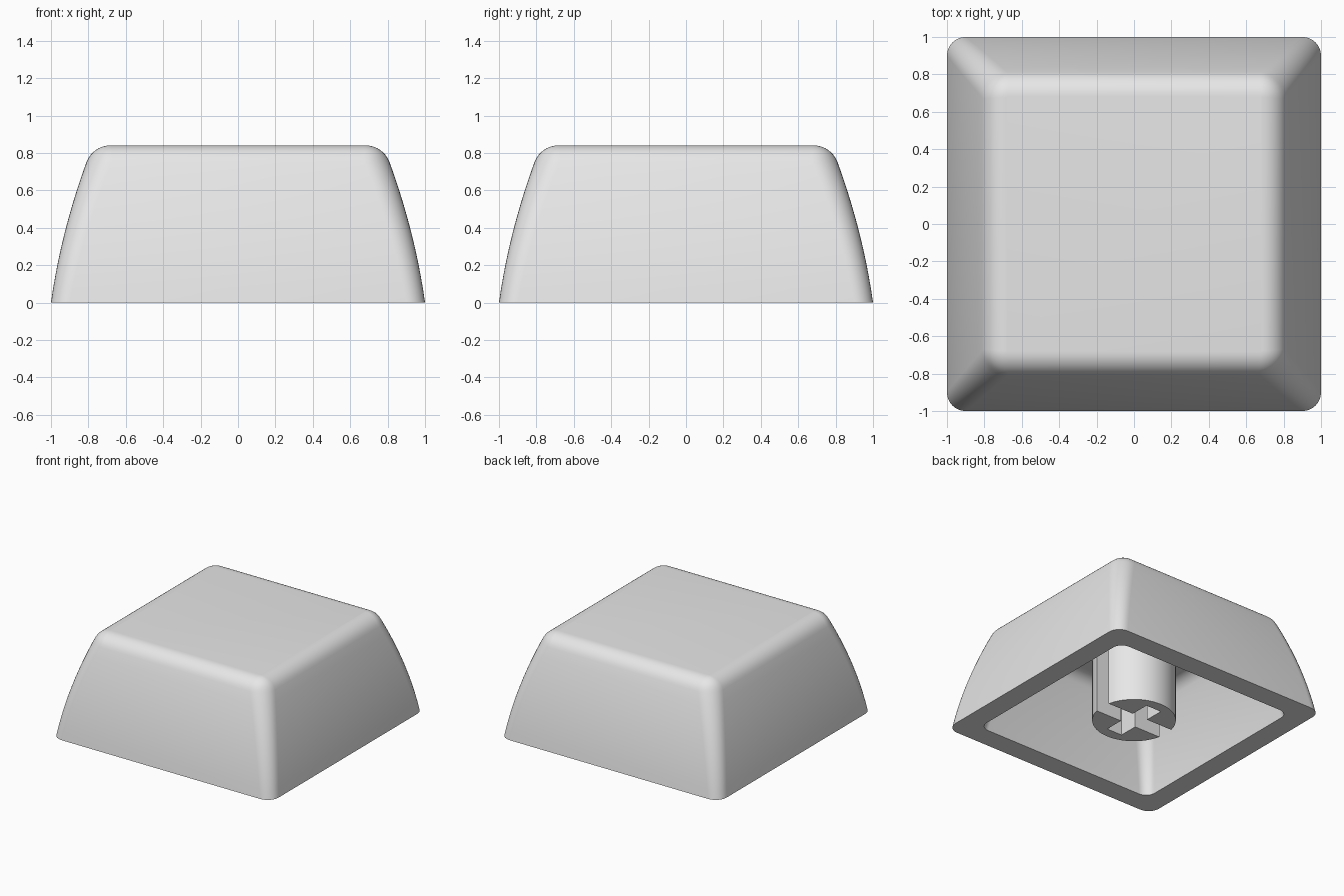
import bpy, bmesh
from math import sin, cos, pi, asin, sqrt, radians

cube = bpy.data.objects.get("Cube")
if cube:
    bpy.data.objects.remove(cube, do_unlink=True)

grey = bpy.data.materials.new("light grey plastic")
grey.use_nodes = True
grey.diffuse_color = (0.8, 0.8, 0.8, 1)
grey.node_tree.nodes["Principled BSDF"].inputs["Base Color"].default_value = (0.8, 0.8, 0.8, 1)


def finish(bm, name):
    """Turn a bmesh into a smooth-shaded object with crisp edges."""
    bmesh.ops.recalc_face_normals(bm, faces=bm.faces)
    mesh = bpy.data.meshes.new(name)
    bm.to_mesh(mesh)
    bm.free()
    mesh.materials.append(grey)
    obj = bpy.data.objects.new(name, mesh)
    bpy.context.collection.objects.link(obj)
    bpy.ops.object.select_all(action='DESELECT')
    obj.select_set(True)
    bpy.context.view_layer.objects.active = obj
    bpy.ops.object.shade_smooth_by_angle(angle=radians(35))
    return obj


def rounded_square(bm, half, radius, z, steps=8):
    """Ring of vertices around a square with rounded corners."""
    ring = []
    for corner in range(4):
        mid = pi / 4 + corner * pi / 2
        cx = (half - radius) * sqrt(2) * cos(mid)
        cy = (half - radius) * sqrt(2) * sin(mid)
        for i in range(steps + 1):
            a = corner * pi / 2 + i / steps * pi / 2
            ring.append(bm.verts.new((cx + radius * cos(a), cy + radius * sin(a), z)))
    return ring


def bridge(bm, a, b):
    for i in range(len(a)):
        j = (i + 1) % len(a)
        bm.faces.new((a[i], a[j], b[j], b[i]))


# Side profile: bulging wall, then a fillet into the flat top
FILLET, EDGE, HEIGHT = 0.135, 0.683, 0.84
profile = []
for i in range(11):
    z = 0.75 * i / 10
    profile.append((1 - 0.14 * z - 0.15 * z * z, 0.10 + 0.035 * i / 10, z))
start = radians(20)
for i in range(1, 9):
    a = start + (pi / 2 - start) * i / 8
    half = EDGE + FILLET * cos(a)
    profile.append((half, FILLET * cos(a) / cos(start) + 0.005, HEIGHT - FILLET + FILLET * sin(a)))

# Hollow cap: outer skin, smaller copy inside, joined by the bottom rim
INNER = 0.825
bm = bmesh.new()
skins = []
for scale in (1, INNER):
    rings = [rounded_square(bm, h * scale, r * scale, z * scale) for h, r, z in profile]
    for low, high in zip(rings, rings[1:]):
        bridge(bm, low, high)
    bm.faces.new(rings[-1])
    skins.append(rings)
bridge(bm, skins[0][0], skins[1][0])
finish(bm, "cap_shell")

# Stem: two notched half rounds that leave a cross-shaped slot between them
RADIUS, SLOT, ARM = 0.315, 0.07, 0.23
bm = bmesh.new()
first = asin(SLOT / RADIUS)
for side in (1, -1):
    outline = []
    for i in range(33):
        a = first + (pi - 2 * first) * i / 32
        outline.append((RADIUS * cos(a), RADIUS * sin(a)))
    outline += [(-SLOT, SLOT), (-SLOT, ARM), (SLOT, ARM), (SLOT, SLOT)]
    low, high = ([bm.verts.new((x, side * y, z)) for x, y in outline]
                 for z in (0, HEIGHT * INNER + 0.01))
    bridge(bm, low, high)
    bm.faces.new(low)
    bm.faces.new(high)
finish(bm, "stem")
